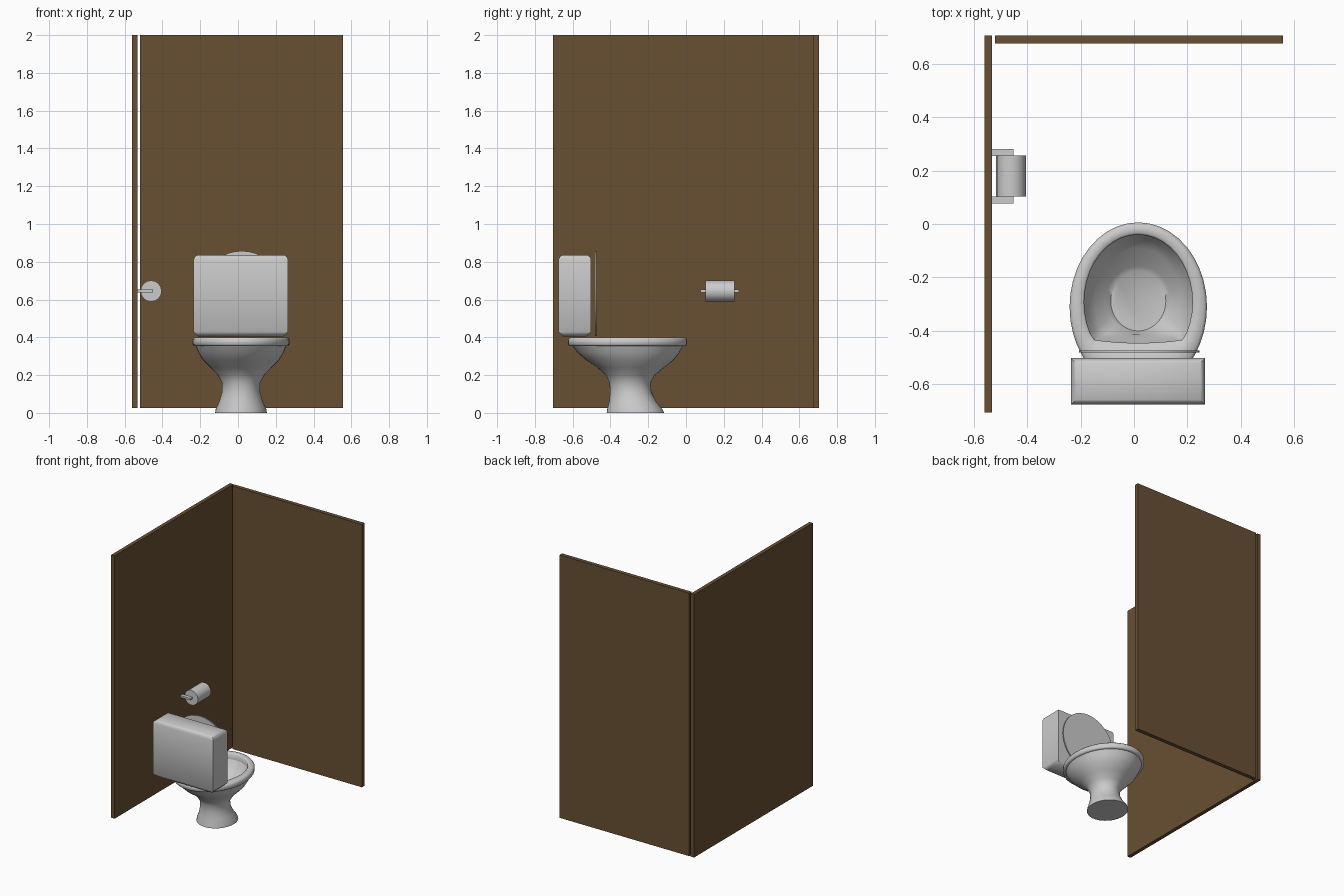
import bpy, bmesh, math

if "Cube" in bpy.data.objects:
    bpy.data.objects.remove(bpy.data.objects["Cube"])

CX = 0.016   # toilet centre line
SEG = 40


def finish(name, bm, smooth=True, angle=45, mat=None):
    bmesh.ops.recalc_face_normals(bm, faces=bm.faces)
    me = bpy.data.meshes.new(name)
    bm.to_mesh(me)
    bm.free()
    ob = bpy.data.objects.new(name, me)
    bpy.context.collection.objects.link(ob)
    if mat:
        me.materials.append(mat)
    if smooth:
        bpy.context.view_layer.objects.active = ob
        ob.select_set(True)
        bpy.ops.object.shade_smooth_by_angle(angle=math.radians(angle))
        ob.select_set(False)
    return ob


def box(name, lo, hi, mat=None):
    bm = bmesh.new()
    bmesh.ops.create_cube(bm, size=1)
    for v in bm.verts:
        v.co = [(a + b) / 2 + c * (b - a) for a, b, c in zip(lo, hi, v.co)]
    return finish(name, bm, False, mat=mat)


def loft(name, rings, cap=True, angle=45):
    """Skin a list of point rings; cap the ends or join last to first."""
    bm = bmesh.new()
    vs = [[bm.verts.new(p) for p in r] for r in rings]
    n = len(vs[0])
    pairs = list(zip(vs, vs[1:])) + ([] if cap else [(vs[-1], vs[0])])
    for a, b in pairs:
        for i in range(n):
            j = (i + 1) % n
            bm.faces.new((a[i], a[j], b[j], b[i]))
    if cap:
        bm.faces.new(vs[0])
        bm.faces.new(vs[-1])
    return finish(name, bm, True, angle)


def oval(z, rx, y0, y1):
    c, r = (y0 + y1) / 2, (y1 - y0) / 2
    ts = [2 * math.pi * i / SEG for i in range(SEG)]
    return [(CX + rx * math.cos(t), c + r * math.sin(t), z) for t in ts]


def opening(z, s=1.0):
    """Egg-shaped opening with a nearly flat back edge."""
    pts = []
    for x, y, _ in oval(z, 0.2025, -0.545, -0.04):
        flat = -0.433 - 0.012 * max(0, 1 - ((x - CX) / 0.168) ** 2)
        y = max(y, flat)
        pts.append((CX + (x - CX) * s, -0.29 + (y + 0.29) * s, z))
    return pts


# Cubicle panels
brown = bpy.data.materials.new("brown_panel")
brown.diffuse_color = (0.14, 0.08, 0.033, 1)
brown.use_nodes = True
brown.node_tree.nodes["Principled BSDF"].inputs["Base Color"].default_value = brown.diffuse_color
box("side_panel", (-0.56, -0.705, 0.025), (-0.532, 0.705, 2.0), brown)
box("back_panel", (-0.52, 0.675, 0.025), (0.557, 0.705, 2.0), brown)

# Bowl: pedestal, outer shell, then inside down to the floor
outer = [(0.0, 0.137, -0.42, -0.115), (0.02, 0.134, -0.417, -0.125),
         (0.06, 0.116, -0.407, -0.157), (0.11, 0.101, -0.402, -0.183),
         (0.16, 0.101, -0.405, -0.188), (0.20, 0.124, -0.425, -0.165),
         (0.24, 0.162, -0.47, -0.115), (0.28, 0.202, -0.53, -0.065),
         (0.32, 0.226, -0.575, -0.034), (0.357, 0.241, -0.602, -0.014)]
bowl = [oval(*o) for o in outer]
bowl += [opening(0.357, 1.01), opening(0.32, 0.93), opening(0.28, 0.80)]
bowl += [oval(0.24, 0.12, -0.408, -0.157), oval(0.222, 0.103, -0.40, -0.176)]
loft("bowl", bowl)

# Seat ring
loft("seat", [oval(0.355, 0.250, -0.618, -0.002), oval(0.363, 0.257, -0.626, 0.006),
              oval(0.388, 0.257, -0.626, 0.006), oval(0.40, 0.247, -0.616, -0.004),
              opening(0.40, 1.03), opening(0.393), opening(0.355)], cap=False, angle=60)

# Raised lid
def lid_ring(y):
    ts = [2 * math.pi * i / SEG for i in range(SEG)]
    return [(CX + 0.004 + 0.225 * math.cos(t), y, 0.632 + 0.225 * math.sin(t)) for t in ts]

loft("lid", [lid_ring(-0.481), lid_ring(-0.473)])

# Cistern with softened top and bottom edges
def rect(z, d):
    x0, x1, y0, y1 = -0.235 + d, 0.265 - d, -0.675 + d, -0.502 - d
    return [(x0, y0, z), (x1, y0, z), (x1, y1, z), (x0, y1, z)]

loft("cistern", [rect(0.405, 0.025), rect(0.43, 0.0), rect(0.81, 0.0),
                 rect(0.826, 0.006), rect(0.835, 0.018)], angle=50)

# Paper roll and its two bracket arms
def roll_ring(y):
    ts = [2 * math.pi * i / 16 for i in range(16)]
    return [(-0.46 + 0.056 * math.cos(t), y, 0.645 + 0.056 * math.sin(t)) for t in ts]

loft("paper_roll", [roll_ring(0.102), roll_ring(0.257)])
for name, y in (("near_bracket", 0.076), ("far_bracket", 0.254)):
    box(name, (-0.533, y, 0.638), (-0.45, y + 0.027, 0.652))
